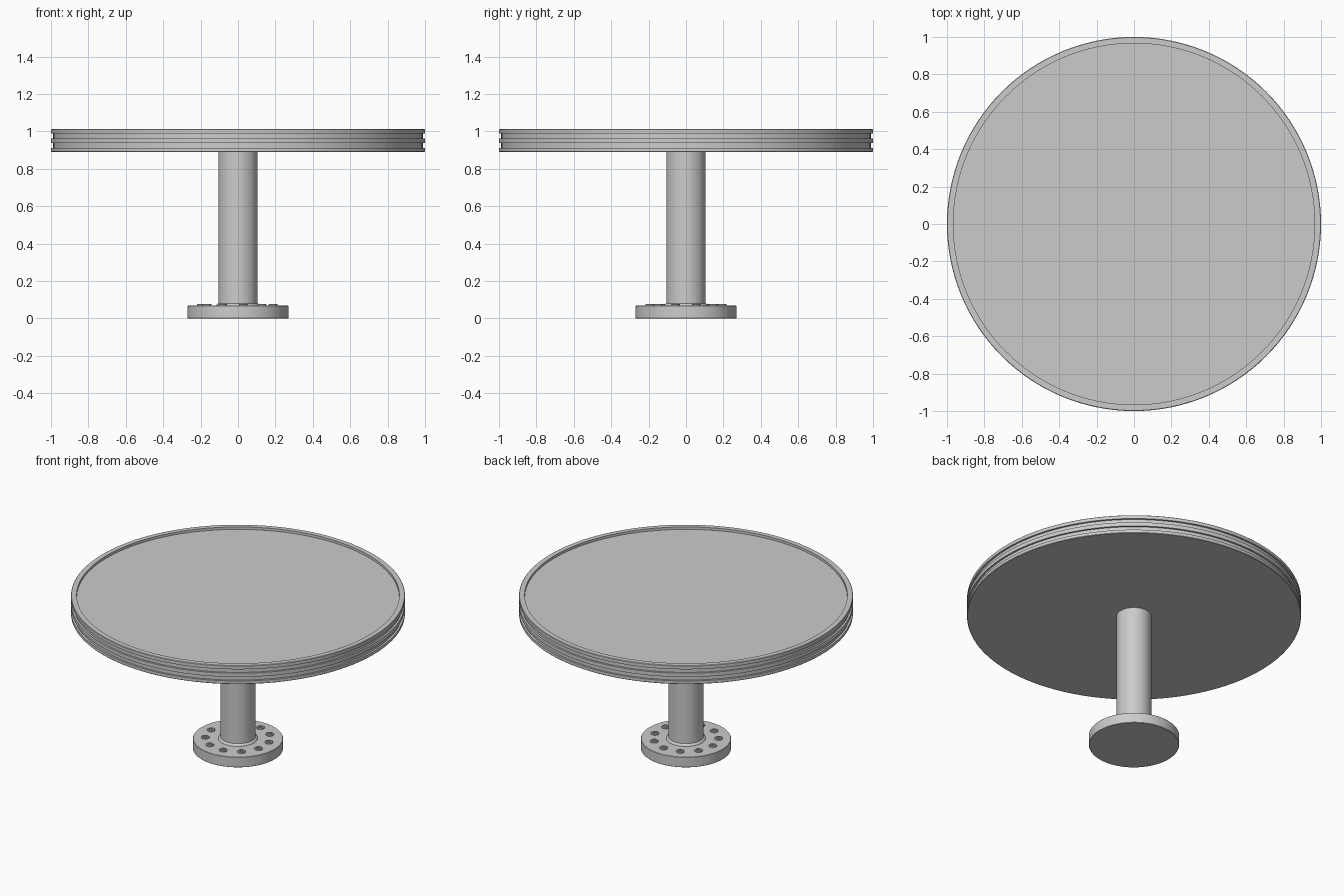
import bpy, bmesh
from math import pi, sin, cos, radians

if "Cube" in bpy.data.objects:
    bpy.data.objects.remove(bpy.data.objects["Cube"])


def lathe(name, profile, segs, hex_rings=()):
    """Revolve (r, z) points around z; rings listed in hex_rings become hexagonal."""
    bm = bmesh.new()
    rings = []
    for i, (r, z) in enumerate(profile):
        if r == 0:
            rings.append([bm.verts.new((0, 0, z))])
            continue
        ring = []
        for k in range(segs):
            a = 2 * pi * k / segs
            rr = r
            if i in hex_rings:
                rr = r * cos(pi / 6) / cos(a % (pi / 3) - pi / 6)
            ring.append(bm.verts.new((rr * cos(a), rr * sin(a), z)))
        rings.append(ring)
    for lo, hi in zip(rings, rings[1:]):
        for k in range(segs):
            n = (k + 1) % segs
            if len(lo) == 1:
                bm.faces.new((lo[0], hi[n], hi[k]))
            elif len(hi) == 1:
                bm.faces.new((lo[k], lo[n], hi[0]))
            else:
                bm.faces.new((lo[k], lo[n], hi[n], hi[k]))
    bmesh.ops.recalc_face_normals(bm, faces=bm.faces)
    mesh = bpy.data.meshes.new(name)
    bm.to_mesh(mesh)
    bm.free()
    obj = bpy.data.objects.new(name, mesh)
    bpy.context.collection.objects.link(obj)
    bpy.ops.object.select_all(action='DESELECT')
    obj.select_set(True)
    bpy.context.view_layer.objects.active = obj
    bpy.ops.object.shade_smooth_by_angle(angle=radians(30))
    return obj


# Round top with two edge grooves and a shallow raised rim
lathe("table_top", [
    (0, 0.89), (0.997, 0.89), (1.0, 0.893),
    (1.0, 0.912), (0.988, 0.912), (0.988, 0.938), (1.0, 0.938),
    (1.0, 0.963), (0.988, 0.963), (0.988, 0.989), (1.0, 0.989),
    (1.0, 1.01), (0.997, 1.013), (0.966, 1.013),
    (0.966, 0.997), (0, 0.997)], 128)

# Central column
lathe("column", [(0, 0.06), (0.105, 0.06), (0.105, 0.895), (0, 0.895)], 64)

# Weld collar where the column meets the base
lathe("column_collar", [
    (0, 0.064), (0.119, 0.064), (0.117, 0.071),
    (0.112, 0.077), (0.104, 0.081), (0, 0.081)], 64)

# Base flange
lathe("base_flange", [
    (0, 0), (0.268, 0), (0.27, 0.002), (0.27, 0.066),
    (0.268, 0.068), (0, 0.068)], 96)

# Ring of socket-head bolts, sharing one mesh
BOLTS = 11
first = lathe("base_bolt", [
    (0, 0.06), (0.024, 0.06), (0.024, 0.074), (0.021, 0.077),
    (0.014, 0.077), (0.014, 0.0695), (0, 0.0695)], 24, hex_rings=(4, 5))
for i in range(BOLTS):
    bolt = first if i == 0 else first.copy()
    if i:
        bpy.context.collection.objects.link(bolt)
    a = pi + 2 * pi * i / BOLTS
    bolt.name = f"base_bolt_{i + 1}"
    bolt.location = (0.196 * cos(a), 0.196 * sin(a), 0)
    bolt.rotation_euler.z = a
